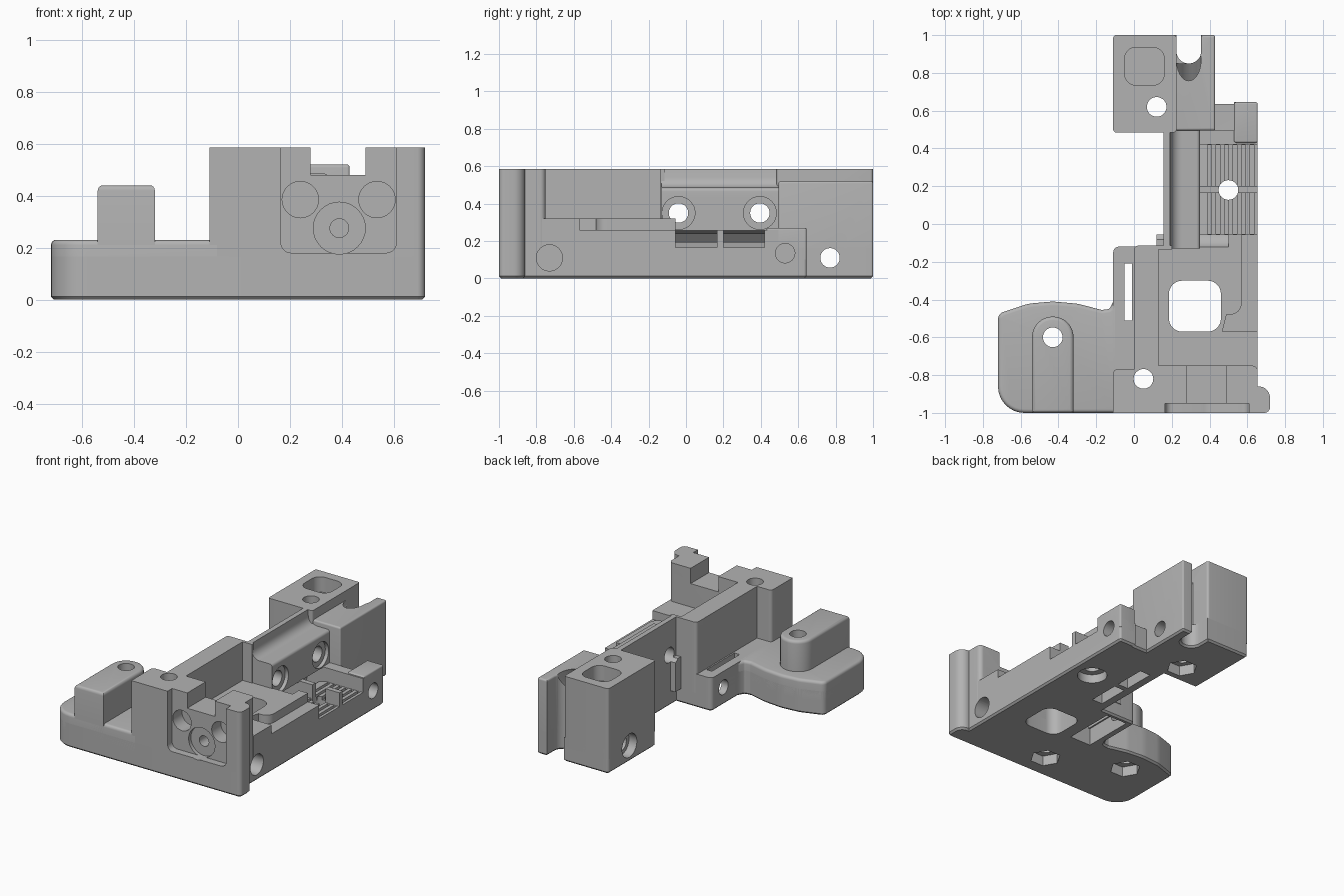
import bpy, bmesh, math
from mathutils import Vector

if "Cube" in bpy.data.objects:
    bpy.data.objects.remove(bpy.data.objects["Cube"])

grey = bpy.data.materials.new("plain grey")
grey.use_nodes = True
grey.diffuse_color = (0.45, 0.45, 0.45, 1)
grey.node_tree.nodes["Principled BSDF"].inputs["Base Color"].default_value = (0.45, 0.45, 0.45, 1)

parts = []
cutters = bpy.data.collections.new("cutters")
bpy.context.scene.collection.children.link(cutters)


def outline(points):
    """Round each corner (a, b, radius) of a closed profile."""
    out = []
    for i, p in enumerate(points):
        here = Vector(p[:2])
        r = p[2] if len(p) > 2 else 0
        if not r:
            out.append(here)
            continue
        u = (Vector(points[i - 1][:2]) - here).normalized()
        v = (Vector(points[(i + 1) % len(points)][:2]) - here).normalized()
        half = u.angle(v) / 2
        centre = here + (u + v).normalized() * (r / math.sin(half))
        start = here + u * (r / math.tan(half)) - centre
        end = here + v * (r / math.tan(half)) - centre
        for k in range(9):
            d = start * math.sin((8 - k) / 8 * (math.pi / 2 - half) * 2)
            d += end * math.sin(k / 8 * (math.pi / 2 - half) * 2)
            out.append(centre + d.normalized() * r)
    return out


def prism(name, points, lo, hi, axis="z", top=0, bottom=0, cut=False):
    """Extrude a profile along an axis, with optional softened ends."""
    place = {"z": lambda a, b, h: (a, b, h),
             "y": lambda a, b, h: (a, h, b),
             "x": lambda a, b, h: (h, a, b)}[axis]
    bm = bmesh.new()
    pts = outline(points)
    rings = [[bm.verts.new(place(p[0], p[1], h)) for p in pts] for h in (lo, hi)]
    n = len(pts)
    bm.faces.new(rings[0])
    bm.faces.new(rings[1])
    for i in range(n):
        j = (i + 1) % n
        bm.faces.new((rings[0][i], rings[0][j], rings[1][j], rings[1][i]))
    bmesh.ops.recalc_face_normals(bm, faces=bm.faces)
    for size, level, segs in ((top, hi, 4), (bottom, lo, 1)):
        if size:
            rim = [e for e in bm.edges if all(abs(v.co.z - level) < 1e-5 for v in e.verts)]
            bmesh.ops.bevel(bm, geom=rim, offset=size, segments=segs, profile=0.5, affect="EDGES")
    me = bpy.data.meshes.new(name)
    bm.to_mesh(me)
    bm.free()
    me.materials.append(grey)
    ob = bpy.data.objects.new(name, me)
    if cut:
        ob.hide_render = True
        cutters.objects.link(ob)
    else:
        bpy.context.scene.collection.objects.link(ob)
        parts.append(ob)
    return ob


def rect(x0, x1, y0, y1, r=0):
    return [(x0, y0, r), (x1, y0, r), (x1, y1, r), (x0, y1, r)]


def round_pts(a, b, r, n=32):
    return [(a + r * math.cos(2 * math.pi * i / n), b + r * math.sin(2 * math.pi * i / n)) for i in range(n)]


def hole(a, b, r, lo, hi, axis="z", n=32):
    prism("hole_cutter", round_pts(a, b, r, n), lo, hi, axis, cut=True)


def pocket(points, lo, hi, axis="z"):
    prism("pocket_cutter", points, lo, hi, axis, cut=True)


# Base plate and the low side wing
wing_back = [(-.11, -.41), (-.13, -.45, .015), (-.17, -.455, .02), (-.3, -.422, .2),
             (-.43, -.41, .3), (-.56, -.422, .2), (-.72, -.475, .04)]
prism("base_plate", [(-.72, -1, .14), (.72, -1, .03), (.72, -.86, .06), (.655, -.86),
                     (.655, .645, .015), (.53, .645), (.53, .635), (.43, .635), (.43, 1, .01),
                     (.355, 1), (.355, .85, .063), (.225, .85, .063), (.225, 1), (-.11, 1, .02),
                     (-.11, .485, .02), (.155, .485), (.155, -.12), (-.11, -.12, .03)] + wing_back,
      0, .165, bottom=.012)
prism("side_wing", [(-.72, -1, .14), (-.08, -1), (-.08, -.41)] + wing_back, .1, .23, top=.02)
prism("wing_boss", [(-.54, -1), (-.32, -1), (-.32, -.49, .109), (-.54, -.49, .109)], .1, .44, top=.02)

# Front block with its flange, and the long wall behind it
prism("front_block", [(-.11, -1), (.72, -1, .03), (.72, -.86, .06), (.655, -.86),
                      (.655, -.75, .03), (.1, -.75), (.1, -.77), (-.11, -.77, .02)], .1, .585)
prism("side_wall", [(0, -.8), (.13, -.8), (.13, -.135), (.2, -.135), (.2, -.115), (0, -.115, .02)],
      .1, .585)
prism("outer_shelf", [(-.11, -.8), (.1, -.8), (.1, -.12), (-.11, -.12, .03)], .1, .23)

# Rail with a scooped top
prism("scooped_rail", [(.155, .1), (.35, .1), (.35, .485, .02), (.2, .485, .06), (.19, .585),
                       (.155, .585)], -.13, .5, "y")

# Rear blocks
prism("rear_block", rect(-.11, .225, .485, 1, .015), .1, .585)
prism("rear_fork", [(.2, .495), (.43, .495, .01), (.43, 1, .01), (.355, 1), (.355, .85, .063),
                    (.225, .85, .063), (.2, .87)], .1, .52, top=.012)

# Inner floor steps
prism("front_step", rect(.12, .655, -.77, -.57), .1, .32)
prism("raised_floor", [(.12, -.6), (.46, -.6), (.49, -.48), (.57, -.48, .06), (.57, -.055), (.12, -.055)],
      .1, .32)
prism("floor", rect(.12, .655, -.6, -.055), .1, .26)
prism("clamp_divider", rect(.34, .655, .165, .2), .1, .26)
prism("rear_ledge", rect(.34, .655, .42, .495), .1, .26)
prism("rear_stop", rect(.53, .655, .43, .645, .012), .1, .27, top=.01)

# Clamp channels that curve down to the underside, with tooth grooves
for y0, y1 in ((-.055, .165), (.2, .42)):
    pocket([(.37, .165), (.37, .26), (.28, .24), (.235, .19), (.22, .1), (.22, -.01), (.3, -.01),
            (.3, .1), (.32, .15)], y0, y1, "y")
    for i in range(6):
        x = .39 + i * .045
        pocket(rect(x, x + .02, y0 + .002, y1 - .002), .14, .2)

# Vertical screw holes with nut traps below
for x, y in ((.05, -.82), (.12, .62), (-.43, -.6)):
    hole(x, y, .052, -.1, .7)
    hole(x, y, .098, -.1, .07, n=6)
hole(.5, .18, .052, -.1, .4)
hole(.5, .18, .095, -.1, .06)

# Floor window, slots and pockets
pocket(rect(.185, .46, -.57, -.3, .07), -.1, .5)
pocket(rect(-.05, -.01, -.51, -.21), -.1, .3)
pocket(rect(-.06, .1, -.51, -.15), -.1, .12)
pocket(rect(-.05, .16, .735, .935, .06), .48, .7)

# Sideways holes
for y in (-.04, .395):
    hole(y, .35, .052, .1, .5, "x")
    hole(y, .35, .088, .325, .5, "x")
hole(.77, .11, .052, -.2, .5, "x")
hole(.77, .11, .08, -.2, -.05, "x")
hole(-.73, .11, .07, .56, .8, "x")
hole(.53, .135, .052, .56, .8, "x")
hole(-.25, .12, .05, -.2, 0, "x")

# Front face recess, notch and fixing holes
pocket([(.165, .18, .04), (.61, .18, .04), (.61, .7), (.165, .7)], -1.1, -.95, "y")
pocket(rect(.28, .49, .48, .7), -1.1, -.7, "y")
for x in (.24, .535):
    hole(x, .385, .07, -1.1, -.85, "y")
hole(.39, .275, .1, -1.1, -.925, "y")
hole(.39, .275, .036, -1.1, -.8, "y")

# Sloped scoop leading into the fork
scoop = prism("scoop_cutter", round_pts(0, 0, .065), -.3, .3, cut=True)
scoop.location = (.29, .8, .47)
scoop.rotation_euler = (math.radians(125), 0, 0)

# Cut every part, then tidy up
for ob in parts:
    mod = ob.modifiers.new("cuts", "BOOLEAN")
    mod.operation = "DIFFERENCE"
    mod.operand_type = "COLLECTION"
    mod.collection = cutters
    mod.solver = "EXACT"
bpy.context.view_layer.update()
graph = bpy.context.evaluated_depsgraph_get()
finished = [(ob, bpy.data.meshes.new_from_object(ob.evaluated_get(graph))) for ob in parts]
for ob, me in finished:
    ob.modifiers.clear()
    ob.data = me
    me.name = ob.name
    me.shade_smooth()
    me.set_sharp_from_angle(angle=math.radians(30))
for c in list(cutters.objects):
    bpy.data.objects.remove(c)
bpy.data.collections.remove(cutters)
